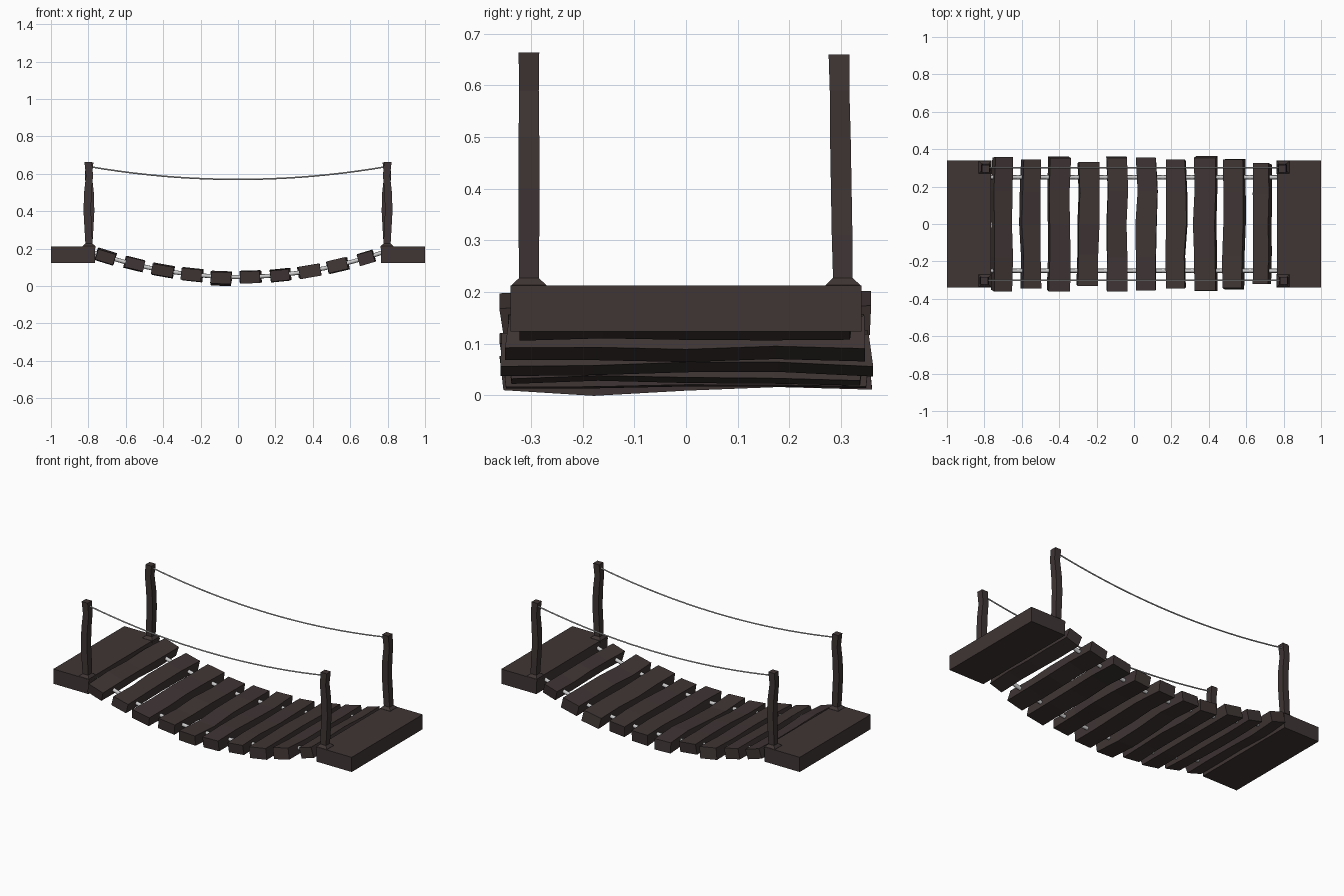
import bpy, bmesh, math, random
from mathutils import Vector

if "Cube" in bpy.data.objects:
    bpy.data.objects.remove(bpy.data.objects["Cube"])
random.seed(4)

wood = bpy.data.materials.new("dark_wood")
wood.diffuse_color = (0.05, 0.036, 0.035, 1)
wood.use_nodes = True
wood.node_tree.nodes["Principled BSDF"].inputs["Base Color"].default_value = wood.diffuse_color


def loft(name, rings):
    """Closed four-sided solid through a list of corner rings."""
    bm = bmesh.new()
    vs = [[bm.verts.new(p) for p in r] for r in rings]
    for a, b in zip(vs, vs[1:]):
        for i in range(4):
            j = (i + 1) % 4
            bm.faces.new((a[i], a[j], b[j], b[i]))
    bm.faces.new(vs[0][::-1])
    bm.faces.new(vs[-1])
    bmesh.ops.recalc_face_normals(bm, faces=bm.faces)
    me = bpy.data.meshes.new(name)
    bm.to_mesh(me)
    bm.free()
    me.materials.append(wood)
    ob = bpy.data.objects.new(name, me)
    bpy.context.collection.objects.link(ob)
    return ob


def rope(name, pts, radius):
    """Round rope through points."""
    cu = bpy.data.curves.new(name, 'CURVE')
    cu.dimensions = '3D'
    cu.bevel_depth = radius
    cu.bevel_resolution = 2
    cu.use_fill_caps = True
    sp = cu.splines.new('POLY')
    sp.points.add(len(pts) - 1)
    for p, co in zip(sp.points, pts):
        p.co = (*co, 1)
    ob = bpy.data.objects.new(name, cu)
    bpy.context.collection.objects.link(ob)


def square(x, y, z, h):
    return [(x + a * h, y + b * h, z) for a, b in ((-1, -1), (1, -1), (1, 1), (-1, 1))]


def deck_z(x):
    return 0.048 + 0.22 * x * x


SIDES = (("left", -1), ("right", 1))

# End platforms
for side, s in SIDES:
    loft(side + "_platform", [[(s * x, -0.34, z) for x, z in
                               ((0.765, 0.123), (1, 0.123), (1, 0.212), (0.765, 0.212))],
                              [(s * x, 0.34, z) for x, z in
                               ((0.765, 0.123), (1, 0.123), (1, 0.212), (0.765, 0.212))]])

# Crooked posts with flared feet: (z, outward bend, half width)
POST = ((0.20, 0, 0.036), (0.213, 0, 0.034), (0.227, 0, 0.019), (0.31, 0.004, 0.020),
        (0.40, 0.009, 0.020), (0.50, 0.006, 0.020), (0.59, -0.003, 0.019), (0.66, 0.004, 0.020))
for side, s in SIDES:
    for end, e in (("front", -1), ("back", 1)):
        rings = []
        for z, bend, h in POST:
            lean = -0.008 * (z - 0.2) / 0.46 if e > 0 else 0
            top = 0.003 if e < 0 and z > 0.65 else 0
            rings.append(square(s * (0.797 - e * bend), e * 0.304 + lean, z + top, h))
        loft(f"{side}_{end}_post", rings)

# Hand ropes and deck ropes
for end, e in (("front", -1), ("back", 1)):
    xs = [-0.8 + 1.6 * i / 20 for i in range(21)]
    rope(end + "_hand_rope", [(x, e * 0.302, 0.57 + 0.066 * (x / 0.78) ** 2) for x in xs], 0.004)
    rope(end + "_deck_rope", [(x * 0.97, e * 0.25, deck_z(x * 0.97)) for x in xs], 0.011)

# Planks: left edge, right edge, half length
PLANKS = ((-0.765, -0.645, 0.357), (-0.61, -0.497, 0.345), (-0.463, -0.338, 0.356),
          (-0.303, -0.188, 0.328), (-0.146, -0.032, 0.357), (0.012, 0.125, 0.352),
          (0.168, 0.280, 0.341), (0.318, 0.442, 0.358), (0.474, 0.594, 0.346),
          (0.629, 0.738, 0.322))
for n, (x0, x1, half) in enumerate(PLANKS):
    cx = (x0 + x1) / 2
    ang = math.atan(0.44 * cx)
    ax, up = Vector((math.cos(ang), 0, math.sin(ang))), Vector((-math.sin(ang), 0, math.cos(ang)))
    hw = (x1 - x0) / 2 - 0.03 * abs(math.sin(ang)) - 0.001
    rings = []
    for k in range(5):
        t = k / 2 - 1
        w = lambda a: random.uniform(-a, a)
        mid = Vector((cx + w(0.005), t * half, deck_z(cx) + w(0.003)))
        if n == 4:  # the lowest plank bows down toward the front
            mid.z = (0.043, 0.032, 0.042, 0.049, 0.044)[k]
        h, v = hw + w(0.003), 0.031 + (0 if n == 4 else w(0.003))
        skew = Vector((0, w(0.005) if abs(t) == 1 else 0, 0))
        rings.append([mid + ax * (a * h) + up * (b * v) + skew * b
                      for a, b in ((-1, -1), (1, -1), (1, 1), (-1, 1))])
    loft(f"plank_{n + 1}", rings)
